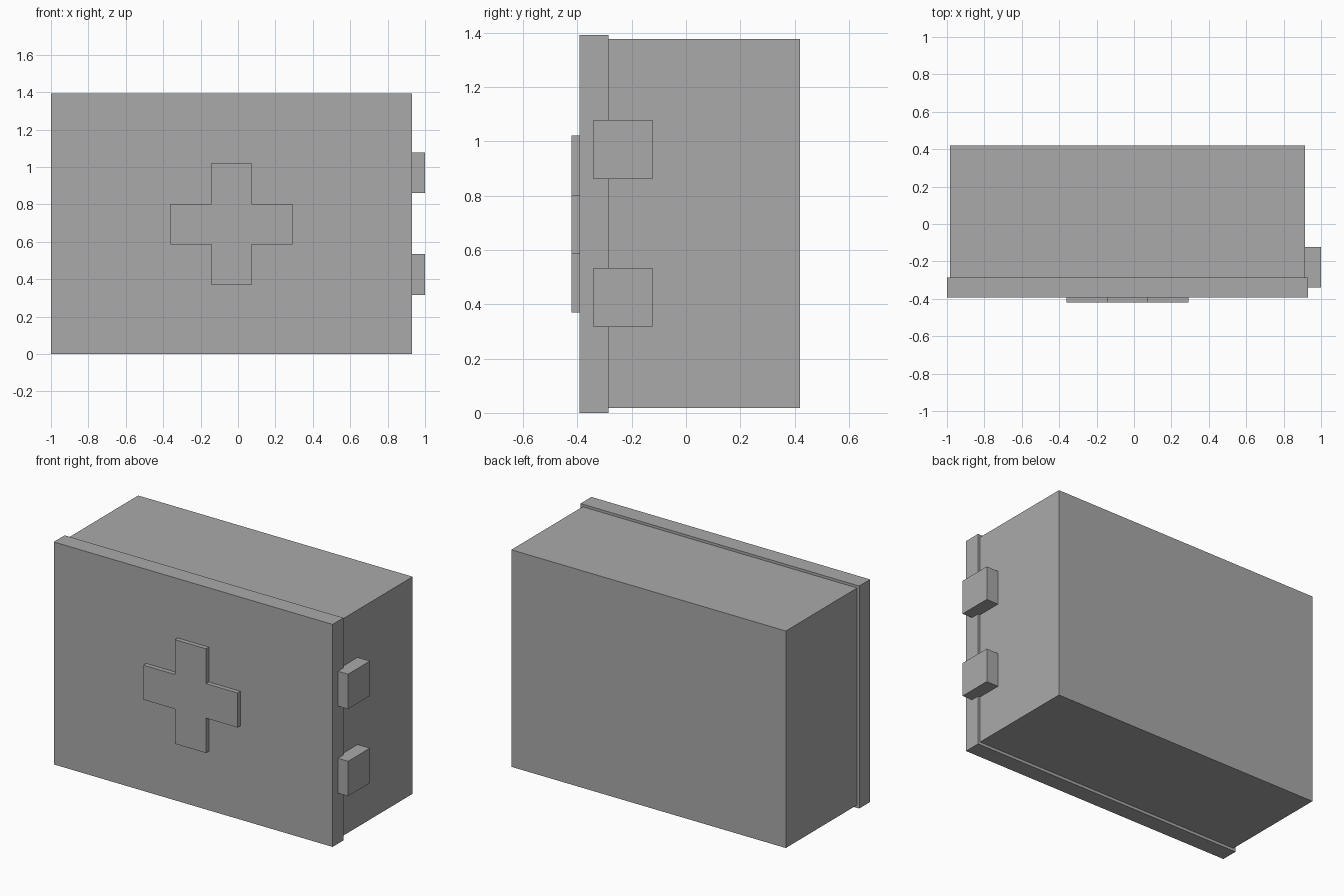
import bpy
import bmesh
from mathutils import Vector

if "Cube" in bpy.data.objects:
    bpy.data.objects.remove(bpy.data.objects["Cube"], do_unlink=True)

grey = bpy.data.materials.new("plain grey")
grey.use_nodes = True
colour = (0.4, 0.4, 0.4, 1)
grey.diffuse_color = colour
grey.node_tree.nodes["Principled BSDF"].inputs["Base Color"].default_value = colour

CENTRE_X, CENTRE_Z = -0.035, 0.695


def finish(name, bm):
    """Turn a bmesh into a named grey object."""
    bmesh.ops.recalc_face_normals(bm, faces=bm.faces)
    mesh = bpy.data.meshes.new(name)
    bm.to_mesh(mesh)
    bm.free()
    mesh.materials.append(grey)
    obj = bpy.data.objects.new(name, mesh)
    bpy.context.collection.objects.link(obj)
    return obj


def box(name, low, high):
    """Box between two opposite corners."""
    low, high = Vector(low), Vector(high)
    bm = bmesh.new()
    bmesh.ops.create_cube(bm, size=1)
    bmesh.ops.scale(bm, vec=high - low, verts=bm.verts)
    bmesh.ops.translate(bm, vec=(low + high) / 2, verts=bm.verts)
    return finish(name, bm)


# Case body and its slightly larger front lid
box("case_body", (-0.985, -0.285, 0.018), (0.915, 0.42, 1.376))
box("front_lid", (-1, -0.393, 0), (0.93, -0.285, 1.392))

# Two latches bridging the lid and the body
for name, z in (("lower_latch", 0.425), ("upper_latch", 0.97)):
    box(name, (0.915, -0.34, z - 0.109), (1, -0.124, z + 0.109))

# Raised cross on the lid, one quarter of the outline turned four times
arm, half = 0.326, 0.108
outline = []
quarter = [(half, half), (half, arm), (-half, arm)]
for turn in range(4):
    outline += quarter
    quarter = [(-z, x) for x, z in quarter]
bm = bmesh.new()
verts = [bm.verts.new((CENTRE_X + x, -0.393, CENTRE_Z + z)) for x, z in outline]
face = bm.faces.new(verts)
extruded = bmesh.ops.extrude_face_region(bm, geom=[face])["geom"]
moved = [v for v in extruded if isinstance(v, bmesh.types.BMVert)]
bmesh.ops.translate(bm, vec=(0, -0.028, 0), verts=moved)
finish("raised_cross", bm)
